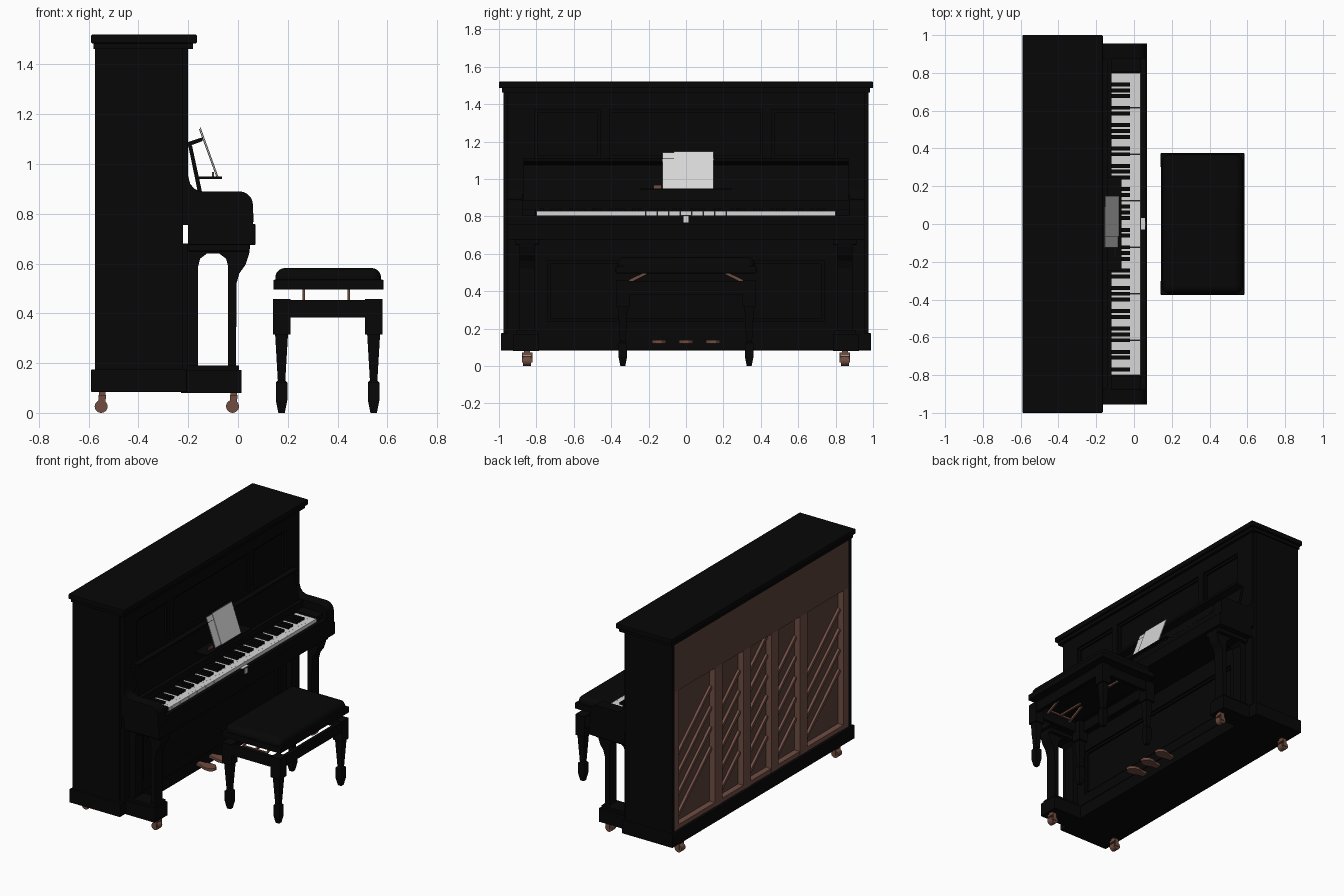
import bpy, bmesh, math
from mathutils import Vector, Matrix


def material(name, r, g, b):
    m = bpy.data.materials.new(name)
    m.diffuse_color = (r, g, b, 1)
    return m


BLACK = material("black lacquer", 0.002, 0.002, 0.002)
WHITE = material("ivory white", 0.68, 0.68, 0.68)
COPPER = material("copper", 0.16, 0.072, 0.05)
BOARD = material("dark brown board", 0.105, 0.053, 0.04)
POST = material("brown wood", 0.16, 0.075, 0.058)


def finish(name, bm, mat, bevel=0, segments=2, smooth=False):
    bmesh.ops.recalc_face_normals(bm, faces=bm.faces)
    me = bpy.data.meshes.new(name)
    bm.to_mesh(me)
    bm.free()
    me.materials.append(mat)
    ob = bpy.data.objects.new(name, me)
    bpy.context.collection.objects.link(ob)
    if bevel:
        mod = ob.modifiers.new("bevel", 'BEVEL')
        mod.width, mod.segments = bevel, segments
    if smooth:
        bpy.context.view_layer.objects.active = ob
        ob.select_set(True)
        bpy.ops.object.shade_smooth_by_angle(angle=math.radians(35))
        ob.select_set(False)
    return ob


def add_box(bm, x0, x1, y0, y1, z0, z1):
    mat = Matrix.Translation(((x0 + x1) / 2, (y0 + y1) / 2, (z0 + z1) / 2)) @ \
        Matrix.Diagonal((x1 - x0, y1 - y0, z1 - z0, 1))
    bmesh.ops.create_cube(bm, size=1, matrix=mat)


def boxes(name, items, mat, mirror=False, **kw):
    bm = bmesh.new()
    for x0, x1, y0, y1, z0, z1 in items:
        add_box(bm, x0, x1, y0, y1, z0, z1)
        if mirror:
            add_box(bm, x0, x1, -y1, -y0, z0, z1)
    return finish(name, bm, mat, **kw)


def prism(name, pts, y0, y1, mat, mirror=False, **kw):
    """Extrude an x-z profile along y."""
    bm = bmesh.new()
    for a, b in [(y0, y1)] + ([(-y1, -y0)] if mirror else []):
        f = bm.faces.new([bm.verts.new((x, a, z)) for x, z in pts])
        r = bmesh.ops.extrude_face_region(bm, geom=[f])
        vs = [v for v in r["geom"] if isinstance(v, bmesh.types.BMVert)]
        bmesh.ops.translate(bm, verts=vs, vec=(0, b - a, 0))
    return finish(name, bm, mat, **kw)


def add_bar(bm, p, q, w, h):
    """Square bar from p to q."""
    p, q = Vector(p), Vector(q)
    rot = (q - p).to_track_quat('X', 'Z').to_matrix().to_4x4()
    bmesh.ops.create_cube(bm, size=1, matrix=Matrix.Translation((p + q) / 2) @ rot
                          @ Matrix.Diagonal(((q - p).length, w, h, 1)))


def frame(x0, x1, y0, y1, z0, z1, w):
    return [(x0, x1, y0, y1, z0, z0 + w), (x0, x1, y0, y1, z1 - w, z1),
            (x0, x1, y0, y0 + w, z0 + w, z1 - w), (x0, x1, y1 - w, y1, z0 + w, z1 - w)]


# Case: core, sides, lid and plinth
boxes("case_core", [(-0.52, -0.225, -0.95, 0.95, 0.09, 1.47)], BLACK)
boxes("case_side", [(-0.575, -0.22, 0.945, 0.975, 0.09, 1.47)], BLACK, mirror=True)
boxes("lid", [(-0.59, -0.165, -1, 1, 1.485, 1.52)], BLACK, bevel=0.005)
boxes("lid_moulding", [(-0.58, -0.18, -0.985, 0.985, 1.462, 1.486)], BLACK)
boxes("plinth", [(-0.59, -0.205, -0.99, 0.99, 0.083, 0.175)], BLACK, bevel=0.004)

# Front panels framed by stiles and rails
boxes("upper_front_frame",
      [(-0.225, -0.2, -0.955, -0.81, 0.88, 1.465), (-0.225, -0.2, 0.81, 0.955, 0.88, 1.465),
       (-0.225, -0.2, -0.81, 0.81, 1.37, 1.465), (-0.225, -0.2, -0.81, 0.81, 0.88, 1.11),
       (-0.225, -0.2, 0.41, 0.46, 1.11, 1.37), (-0.225, -0.2, -0.46, -0.41, 1.11, 1.37)], BLACK)
boxes("upper_panel_moulding", frame(-0.226, -0.212, -0.41, 0.41, 1.11, 1.37, 0.015)
      + frame(-0.226, -0.212, 0.46, 0.81, 1.11, 1.37, 0.015)
      + frame(-0.226, -0.212, -0.81, -0.46, 1.11, 1.37, 0.015), BLACK)
boxes("lower_front_frame",
      [(-0.225, -0.2, -0.955, -0.74, 0.17, 0.68), (-0.225, -0.2, 0.74, 0.955, 0.17, 0.68),
       (-0.225, -0.2, -0.74, 0.74, 0.17, 0.24), (-0.225, -0.2, -0.74, 0.74, 0.56, 0.68)], BLACK)
boxes("lower_panel_moulding", frame(-0.226, -0.212, -0.74, 0.74, 0.24, 0.56, 0.015), BLACK)

# Keybed, cheeks and legs
boxes("keybed", [(-0.2, 0.07, -0.955, 0.955, 0.675, 0.76)], BLACK, bevel=0.004)
boxes("key_slip", [(-0.2, 0.035, -0.88, 0.88, 0.755, 0.8), (0.035, 0.06, -0.88, 0.88, 0.755, 0.805)], BLACK)
cheek = [(-0.22, 0.755), (0.06, 0.755), (0.06, 0.83)]
cheek += [(0.005 + 0.055 * math.cos(a), 0.835 + 0.055 * math.sin(a))
          for a in [math.pi / 2 * i / 8 for i in range(1, 9)]]
cheek += [(-0.15, 0.89), (-0.175, 0.9), (-0.192, 0.92), (-0.2, 0.95), (-0.22, 0.95)]
prism("keyboard_cheek", cheek, 0.875, 0.955, BLACK, mirror=True, smooth=True)
boxes("key_block", [(-0.2, 0.035, 0.803, 0.877, 0.79, 0.84)], BLACK, mirror=True, bevel=0.006)
leg = [(0.05, 0.68), (0.045, 0.64), (0.03, 0.595), (0.005, 0.56), (-0.006, 0.52), (-0.008, 0.18),
       (-0.04, 0.18), (-0.04, 0.59), (-0.048, 0.62), (-0.075, 0.64), (-0.125, 0.64),
       (-0.152, 0.62), (-0.16, 0.59), (-0.16, 0.18), (-0.21, 0.18), (-0.21, 0.68)]
prism("front_leg", leg, 0.81, 0.89, BLACK, mirror=True)
boxes("leg_capital", [(-0.2, 0.047, 0.785, 0.915, 0.648, 0.68)], BLACK, mirror=True, bevel=0.006)
boxes("toe_block", [(-0.23, 0.015, 0.785, 0.925, 0.08, 0.172), (-0.2, 0.005, 0.795, 0.91, 0.172, 0.19)],
      BLACK, mirror=True)

# Keys
KW = 1.6 / 52
boxes("white_keys", [(-0.125, 0.035, -0.8 + i * KW + 0.0002, -0.8 + (i + 1) * KW - 0.0002, 0.795, 0.828)
                     for i in range(52)], WHITE)
boxes("black_keys", [(-0.125, -0.02, -0.8 + (i + 1) * KW - 0.0105, -0.8 + (i + 1) * KW + 0.0105, 0.82, 0.843)
                     for i in range(51) if i % 7 in (0, 2, 3, 5, 6)], BLACK)
boxes("lock_plate", [(0.037, 0.058, -0.03, 0.033, 0.803, 0.808),
                     (0.058, 0.064, -0.013, 0.013, 0.768, 0.802)], WHITE)

# Opened fallboard with lip, music shelf and sheets
boxes("name_board", [(-0.21, -0.12, -0.877, 0.877, 0.79, 0.885)], BLACK)
prism("fallboard", [(-0.16, 0.88), (-0.143, 0.88), (-0.185, 1.075), (-0.2, 1.075)], -0.87, 0.87, BLACK)
prism("fallboard_lip", [(-0.202, 1.07), (-0.143, 1.092), (-0.14, 1.108), (-0.202, 1.088)], -0.87, 0.87, BLACK)
boxes("music_shelf", [(-0.17, -0.065, -0.245, 0.245, 0.94, 0.95)], BLACK)
prism("back_sheet", [(-0.088, 0.95), (-0.084, 0.95), (-0.153, 1.14), (-0.157, 1.14)], -0.125, 0.09, WHITE)
prism("front_sheet", [(-0.083, 0.95), (-0.079, 0.95), (-0.15, 1.147), (-0.154, 1.147)], -0.065, 0.148, WHITE)
boxes("pencil_stub", [(-0.104, -0.097, -0.175, -0.13, 0.95, 0.968)], POST)

# Pedals: outline widening to a rounded tip
bm = bmesh.new()
for yc, splay in ((-0.14, -0.005), (0, 0), (0.14, 0.005)):
    outline = [(-0.23, -0.018), (-0.17, -0.024), (-0.13, -0.038), (-0.095, -0.037), (-0.07, -0.015),
               (-0.07, 0.015), (-0.095, 0.037), (-0.13, 0.038), (-0.17, 0.024), (-0.23, 0.018)]
    f = bm.faces.new([bm.verts.new((x, yc + y + splay * (x + 0.16) / 0.08, 0.118)) for x, y in outline])
    r = bmesh.ops.extrude_face_region(bm, geom=[f])
    bmesh.ops.translate(bm, vec=(0, 0, 0.021),
                        verts=[v for v in r["geom"] if isinstance(v, bmesh.types.BMVert)])
finish("pedals", bm, COPPER, bevel=0.004)

# Casters
bm = bmesh.new()
for x in (-0.55, -0.022):
    for y in (-0.85, 0.85):
        bmesh.ops.create_cone(bm, cap_ends=True, segments=20, radius1=0.026, radius2=0.026, depth=0.044,
                              matrix=Matrix.Translation((x, y, 0.026)) @ Matrix.Rotation(math.pi / 2, 4, 'X'))
        for s in (-1, 1):
            add_box(bm, x - 0.01, x + 0.018, y + s * 0.025 - 0.003, y + s * 0.025 + 0.003, 0.018, 0.062)
        add_box(bm, x - 0.01, x + 0.02, y - 0.028, y + 0.028, 0.056, 0.072)
        add_box(bm, x - 0.008, x + 0.018, y - 0.016, y + 0.016, 0.07, 0.084)
finish("casters", bm, COPPER, smooth=True)

# Back: board, header, posts and diagonal ribs
boxes("back_board", [(-0.53, -0.515, -0.945, 0.945, 0.17, 1.465),
                     (-0.572, -0.525, -0.945, 0.945, 1.13, 1.463)], BOARD)
boxes("back_posts", [(-0.572, -0.525, c - w, c + w, 0.17, 1.13)
                     for c, w in ((-0.92, 0.025), (-0.46, 0.04), (-0.15, 0.04),
                                  (0.15, 0.04), (0.46, 0.04), (0.92, 0.025))]
      + [(-0.57, -0.525, -0.94, 0.94, 0.17, 0.205)], POST)
bm = bmesh.new()
for a, b in ((-0.895, -0.5), (-0.42, -0.19), (-0.11, 0.11), (0.19, 0.42), (0.5, 0.895)):
    rise = (b - a) * 0.9
    z = 0.22
    while z + rise < 1.12:
        add_bar(bm, (-0.538, b, z), (-0.538, a, z + rise), 0.018, 0.02)
        z += 0.14
finish("back_ribs", bm, POST)

# Bench: padded seat, apron, legs
boxes("bench_seat", [(0.142, 0.585, -0.376, 0.376, 0.495, 0.535)], BLACK, bevel=0.005)
boxes("bench_cushion", [(0.15, 0.575, -0.368, 0.368, 0.5, 0.582)], BLACK, bevel=0.038, segments=5, smooth=True)
boxes("bench_apron",
      [(0.148, 0.172, -0.35, 0.35, 0.383, 0.453), (0.552, 0.575, -0.35, 0.35, 0.383, 0.453),
       (0.16, 0.56, -0.368, -0.343, 0.383, 0.453), (0.16, 0.56, 0.343, 0.368, 0.383, 0.453)], BLACK)
bm = bmesh.new()
for x in (0.175, 0.545):
    for y in (-0.338, 0.338):
        add_box(bm, x - 0.035, x + 0.035, y - 0.035, y + 0.035, 0.315, 0.457)
        rings = []
        for z, w in ((0.318, 0.026), (0.13, 0.015), (0.122, 0.023), (0.05, 0.023), (0, 0.013)):
            rings.append([bm.verts.new((x + i * w, y + j * w, z))
                          for i, j in ((-1, -1), (1, -1), (1, 1), (-1, 1))])
        bm.faces.new(rings[0])
        bm.faces.new(rings[-1])
        for r, s in zip(rings, rings[1:]):
            for k in range(4):
                bm.faces.new((r[k], r[(k + 1) % 4], s[(k + 1) % 4], s[k]))
finish("bench_legs", bm, BLACK)

# Bench height mechanism
bm = bmesh.new()
for s in (-1, 1):
    for x in (0.265, 0.445):
        add_bar(bm, (x, s * 0.34, 0.435), (x, s * 0.21, 0.498), 0.01, 0.016)
    add_bar(bm, (0.265, s * 0.32, 0.443), (0.445, s * 0.32, 0.443), 0.012, 0.012)
    add_bar(bm, (0.355, s * 0.12, 0.443), (0.355, s * 0.32, 0.443), 0.012, 0.012)
finish("bench_lift_bars", bm, COPPER)
